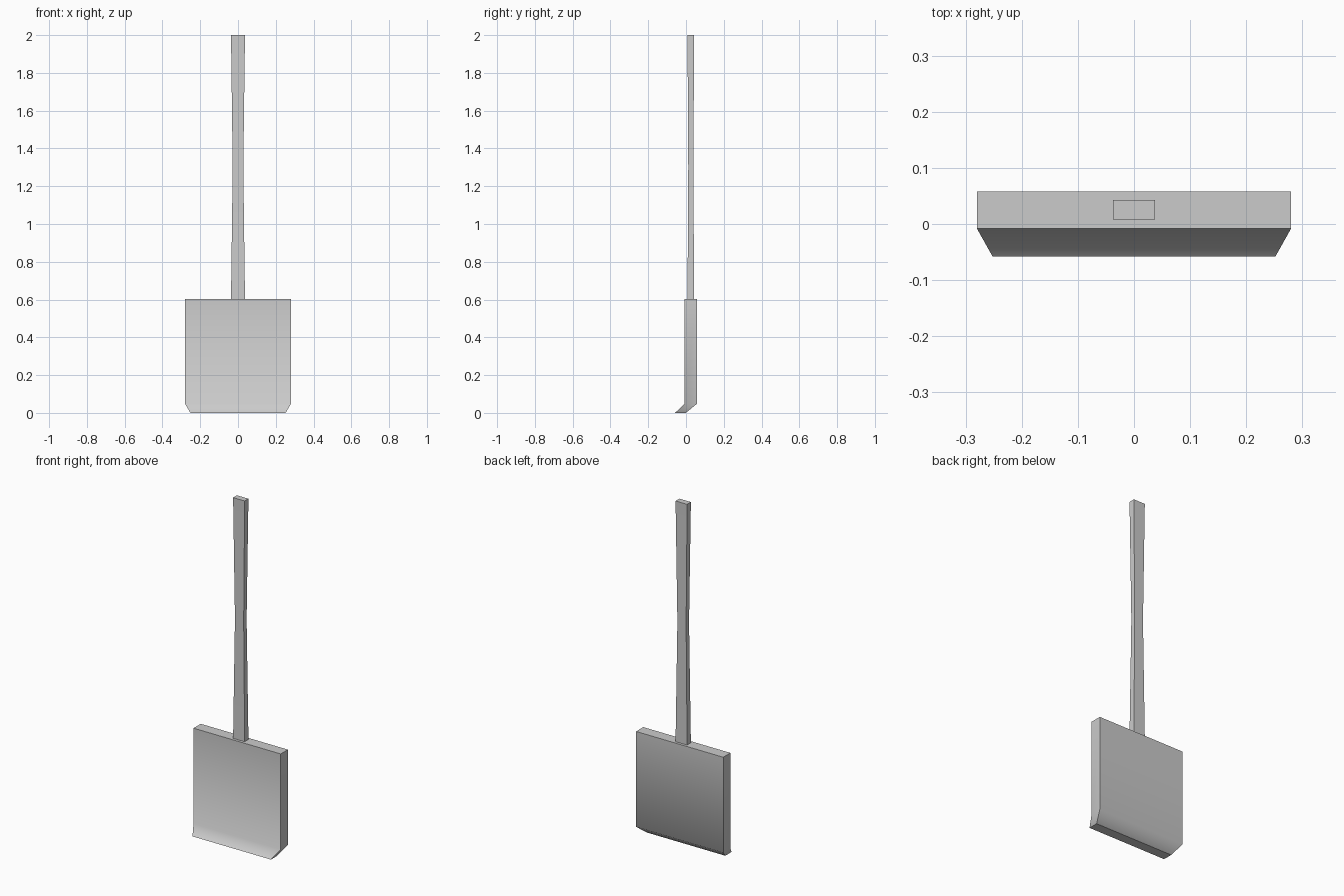
import bpy, bmesh

if "Cube" in bpy.data.objects:
    bpy.data.objects.remove(bpy.data.objects["Cube"])

def loft(name, rings):
    """Box-section loft through rings of (z, half width, front y, back y)."""
    bm = bmesh.new()
    loops = [[bm.verts.new(p) for p in ((-w, f, z), (w, f, z), (w, b, z), (-w, b, z))]
             for z, w, f, b in rings]
    for lo, hi in zip(loops, loops[1:]):
        for i in range(4):
            j = (i + 1) % 4
            bm.faces.new((lo[i], lo[j], hi[j], hi[i]))
    bm.faces.new(loops[0][::-1])
    bm.faces.new(loops[-1])
    bmesh.ops.recalc_face_normals(bm, faces=bm.faces)
    # smooth across the inner rings, sharp along corners and ends
    inner = [set(l) for l in loops[1:-1]]
    for e in bm.edges:
        e.smooth = any(set(e.verts) <= ring for ring in inner)
    for f in bm.faces:
        f.smooth = True
    me = bpy.data.meshes.new(name)
    bm.to_mesh(me)
    bm.free()
    ob = bpy.data.objects.new(name, me)
    bpy.context.collection.objects.link(ob)
    return ob

# blade: flat slab with a forward-bent, narrower lower lip
loft("blade", [(0.0, 0.252, -0.058, -0.001),
               (0.048, 0.28, -0.008, 0.058),
               (0.602, 0.28, -0.008, 0.058)])

# handle: long shaft, slightly waisted at the middle
loft("handle", [(0.602, 0.037, 0.008, 0.043),
                (1.3, 0.028, 0.012, 0.039),
                (2.0, 0.037, 0.008, 0.043)])
